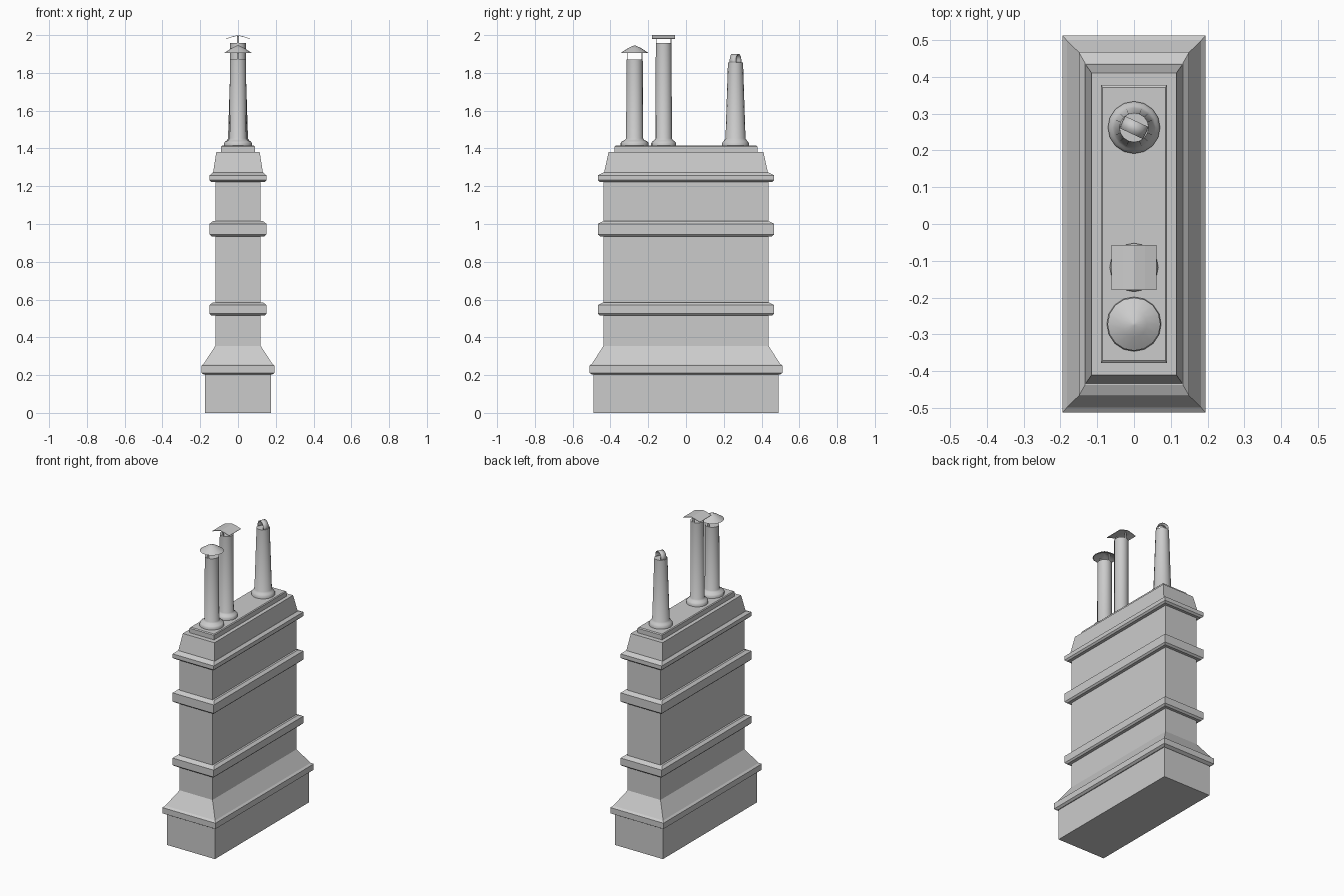
import bpy
import bmesh
from math import pi, sin, cos, radians
from mathutils import Matrix, Vector

cube = bpy.data.objects.get("Cube")
if cube:
    bpy.data.objects.remove(cube, do_unlink=True)

stone = bpy.data.materials.new("grey stone")
stone.use_nodes = True
stone.diffuse_color = (0.6, 0.6, 0.6, 1)
stone.node_tree.nodes["Principled BSDF"].inputs["Base Color"].default_value = (0.6, 0.6, 0.6, 1)


def finish(name, bm, smooth=None):
    """Turn a bmesh into a coloured object."""
    mesh = bpy.data.meshes.new(name)
    bm.to_mesh(mesh)
    bm.free()
    mesh.materials.append(stone)
    obj = bpy.data.objects.new(name, mesh)
    bpy.context.collection.objects.link(obj)
    if smooth:
        bpy.ops.object.select_all(action="DESELECT")
        obj.select_set(True)
        bpy.context.view_layer.objects.active = obj
        bpy.ops.object.shade_smooth_by_angle(angle=radians(smooth))
    return obj


def skin(bm, rings):
    """Bridge equal rings of verts and close both ends."""
    n = len(rings[0])
    for low, high in zip(rings, rings[1:]):
        for i in range(n):
            j = (i + 1) % n
            bm.faces.new((low[i], low[j], high[j], high[i]))
    bm.faces.new(rings[0][::-1])
    bm.faces.new(rings[-1])


def block(name, profile):
    """Stack of rectangles: (half width, half depth, height)."""
    bm = bmesh.new()
    corners = ((-1, -1), (1, -1), (1, 1), (-1, 1))
    skin(bm, [[bm.verts.new((sx * x, sy * y, z)) for sx, sy in corners]
              for x, y, z in profile])
    return finish(name, bm)


def lathe(name, y, profile, sides):
    """Turned shape: (radius, height)."""
    bm = bmesh.new()
    skin(bm, [[bm.verts.new((r * cos(2 * pi * i / sides), y + r * sin(2 * pi * i / sides), z))
               for i in range(sides)] for r, z in profile])
    return finish(name, bm, 40)


def sheet(name, outline, width, place, thickness=0.003, smooth=None):
    """Thin sheet following an (x, z) outline, extruded along y."""
    bm = bmesh.new()
    rows = [[bm.verts.new(place @ Vector((x, s * width, z))) for s in (-1, 1)]
            for x, z in outline]
    for a, b in zip(rows, rows[1:]):
        bm.faces.new((a[0], b[0], b[1], a[1]))
    obj = finish(name, bm, smooth)
    mod = obj.modifiers.new("thickness", "SOLIDIFY")
    mod.thickness = thickness
    mod.offset = -1
    return obj


# Plinth, sloped shoulder and shaft
block("plinth", [(0.175, 0.49, 0), (0.175, 0.49, 0.21)])
block("plinth_moulding", [(0.18, 0.495, 0.202), (0.194, 0.512, 0.212),
                          (0.194, 0.512, 0.25), (0.182, 0.498, 0.26),
                          (0.12, 0.437, 0.355)])
block("shaft", [(0.12, 0.437, 0.35), (0.12, 0.437, 1.27)])

# String courses round the shaft
for name, low, high in (("lower_band", 0.515, 0.585), ("middle_band", 0.935, 1.015),
                        ("upper_band", 1.222, 1.272)):
    block(name, [(0.14, 0.455, low), (0.15, 0.467, low + 0.01),
                 (0.15, 0.467, high - 0.014), (0.133, 0.437, high)])

# Tapered crown and slab for the pots
block("crown", [(0.133, 0.435, 1.265), (0.115, 0.41, 1.38)])
block("pot_slab", [(0.09, 0.378, 1.375), (0.09, 0.378, 1.41), (0.085, 0.371, 1.415)])

# Pots with flared feet
for name, y, foot, r0, r1, top in (("front_pot", -0.272, 0.074, 0.045, 0.043, 1.87),
                                   ("middle_pot", -0.118, 0.066, 0.043, 0.042, 1.957),
                                   ("back_pot", 0.262, 0.071, 0.053, 0.04, 1.855)):
    lathe(name, y, [(foot, 1.412), (foot, 1.428), (foot - 0.006, 1.437),
                    (r0 + 0.006, 1.444), (r0, 1.453), (r1, top)], 16)

# Strips that carry the two raised hats
for name, y, low, high in (("front_hat_strip", -0.272, 1.86, 1.915),
                           ("middle_hat_strip", -0.118, 1.95, 1.995)):
    for side in (-1, 1):
        bm = bmesh.new()
        bmesh.ops.create_cube(bm, size=1, matrix=Matrix.Translation(
            (0, y + side * 0.039, (low + high) / 2)) @ Matrix.Diagonal((0.012, 0.004, high - low, 1)))
        finish(name, bm)

# Hollow conical hat, bent sheet hat and arched cowl
lathe("front_hat", -0.272, [(0.003, 1.932), (0.068, 1.904), (0.072, 1.906),
                            (0.035, 1.931), (0.004, 1.945)], 16)
sheet("middle_hat", [(-0.061, 1.983), (-0.03, 1.993), (0, 2.0), (0.03, 1.993), (0.061, 1.983)],
      0.061, Matrix.Translation((0, -0.118, 0)))
arch = [(-0.035, 1.85)] + [(-0.035 * cos(pi * i / 8), 1.866 + 0.035 * sin(pi * i / 8))
                           for i in range(9)] + [(0.035, 1.85)]
sheet("back_cowl", arch, 0.018, Matrix.Translation((0, 0.262, 0)) @ Matrix.Rotation(radians(-25), 4, "Z"),
      0.006, 40)
